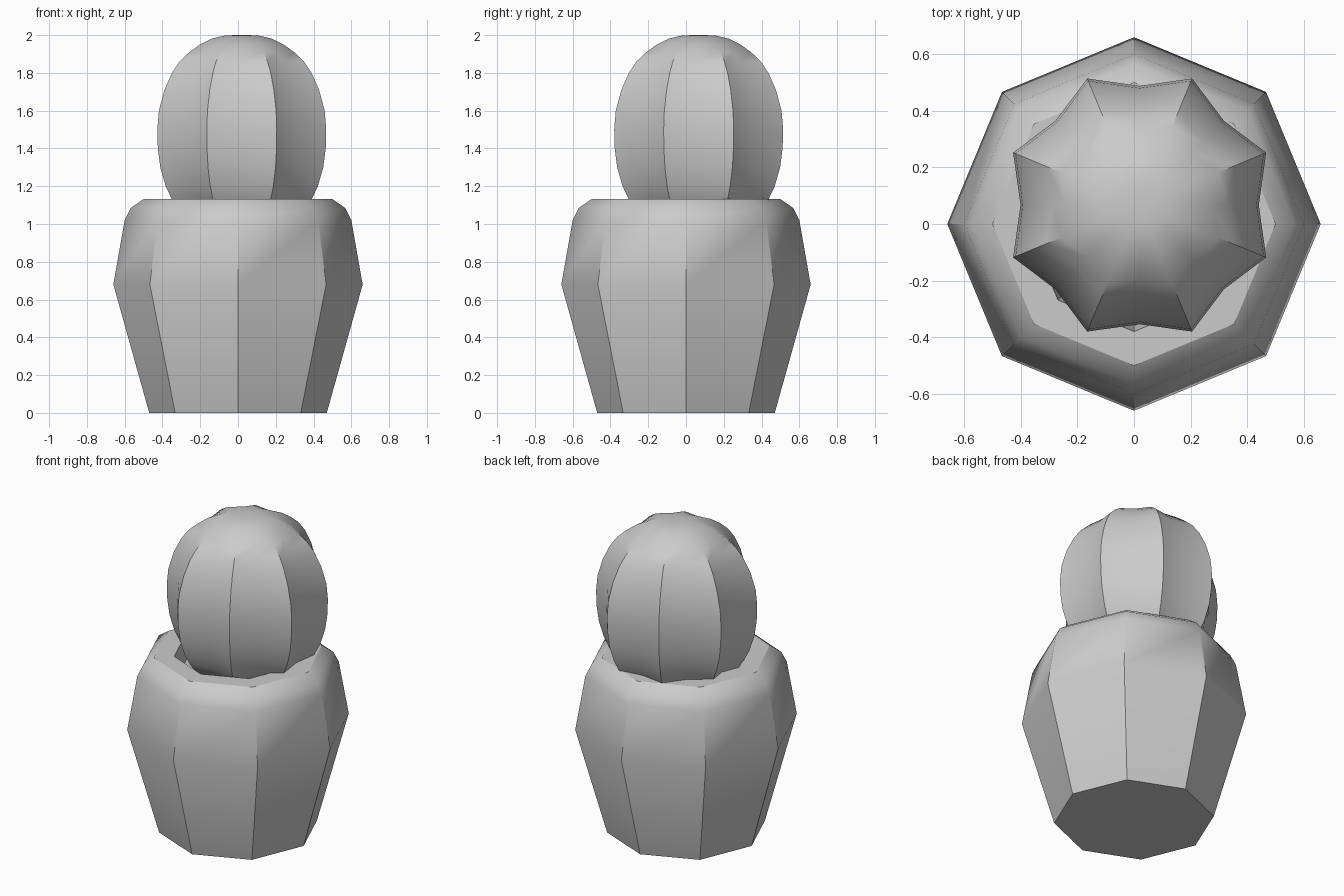
import bpy
import bmesh
import math

cube = bpy.data.objects.get("Cube")
if cube:
    bpy.data.objects.remove(cube, do_unlink=True)

grey = bpy.data.materials.new("plain grey")
grey.use_nodes = True
colour = (0.6, 0.6, 0.6, 1)
grey.diffuse_color = colour
grey.node_tree.nodes["Principled BSDF"].inputs["Base Color"].default_value = colour


def lathe(name, profile, sides, start=0.0, valley=1.0, centre=(0, 0), sharp=30):
    """Stack rings of (radius, height); every second point is scaled by valley."""
    bm = bmesh.new()
    rings = []
    for radius, z in profile:
        ring = []
        for i in range(sides):
            a = start + math.tau * i / sides
            r = radius * (valley if i % 2 else 1)
            ring.append(bm.verts.new((centre[0] + r * math.cos(a),
                                      centre[1] + r * math.sin(a), z)))
        rings.append(ring)
    for low, high in zip(rings, rings[1:]):
        for i in range(sides):
            j = (i + 1) % sides
            bm.faces.new((low[i], low[j], high[j], high[i]))
    bm.faces.new(rings[0][::-1])
    bm.faces.new(rings[-1])
    mesh = bpy.data.meshes.new(name)
    bm.to_mesh(mesh)
    bm.free()
    mesh.materials.append(grey)
    obj = bpy.data.objects.new(name, mesh)
    bpy.context.collection.objects.link(obj)
    bpy.ops.object.select_all(action="DESELECT")
    obj.select_set(True)
    bpy.context.view_layer.objects.active = obj
    bpy.ops.object.shade_smooth_by_angle(angle=math.radians(sharp))
    return obj


# Eight-sided pot with a rounded shoulder, flat rim and recessed inside
pot = lathe("pot", [(0.47, 0), (0.66, 0.68), (0.6, 1.02), (0.567, 1.085),
                    (0.5, 1.132), (0.38, 1.132), (0.36, 1.0)], 8)

# Soften the upright edges across the shoulder
for edge in pot.data.edges:
    heights = [pot.data.vertices[v].co.z for v in edge.vertices]
    if min(heights) > 1.0 and max(heights) < 1.1:
        edge.use_edge_sharp = False

# Cactus with eight sharp ribs and soft valleys, set off-centre in the pot
lathe("cactus", [(0.27, 1.0), (0.35, 1.06), (0.4, 1.13), (0.436, 1.2),
                 (0.467, 1.3), (0.481, 1.4), (0.484, 1.5), (0.475, 1.6),
                 (0.443, 1.71), (0.4, 1.8), (0.357, 1.86), (0.3, 1.91),
                 (0.24, 1.95), (0.17, 1.982), (0.1, 1.997), (0.04, 2.0)],
      16, start=math.pi / 8, valley=0.87, centre=(0.02, 0.067), sharp=40)
